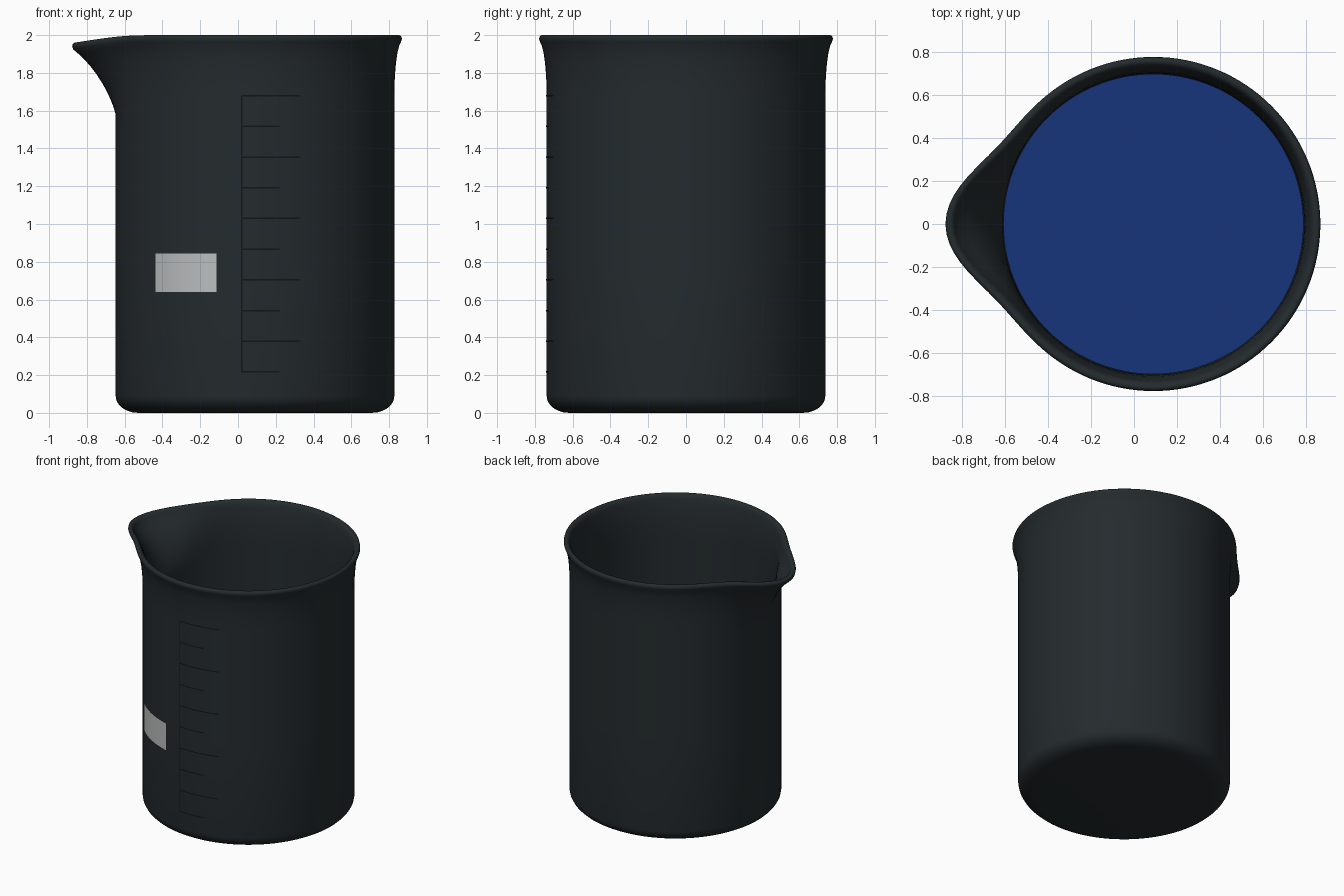
import bpy, bmesh, math

if "Cube" in bpy.data.objects:
    bpy.data.objects.remove(bpy.data.objects["Cube"])

CX, R, SEG = 0.09, 0.738, 128
SPOUT_BOTTOM = 1.58


def material(name, rgb):
    m = bpy.data.materials.new(name)
    m.diffuse_color = (*rgb, 1)
    m.use_nodes = True
    m.node_tree.nodes["Principled BSDF"].inputs["Base Color"].default_value = m.diffuse_color
    return m


def finish(name, bm, mat, smooth=True):
    bmesh.ops.recalc_face_normals(bm, faces=bm.faces)
    me = bpy.data.meshes.new(name)
    bm.to_mesh(me)
    bm.free()
    ob = bpy.data.objects.new(name, me)
    bpy.context.collection.objects.link(ob)
    me.materials.append(mat)
    if smooth:
        bpy.ops.object.select_all(action='DESELECT')
        ob.select_set(True)
        bpy.context.view_layer.objects.active = ob
        bpy.ops.object.shade_smooth_by_angle(angle=math.radians(50))
    return ob


def plain(r, z, a):
    return CX + r * math.cos(a), r * math.sin(a), z


def spouted(r, z, a):
    # pull the wall outwards and the rim slightly down around the -x direction
    t = min(max((z - SPOUT_BOTTOM) / (1.96 - SPOUT_BOTTOM), 0), 1)
    off = math.degrees(abs(a - math.pi))
    g = math.exp(-(off / (13 + 7 * t)) ** 2)
    push = 0.19 * t ** 1.25 * (1 - 0.12 * t * (1 - t))
    return plain(r + push * g, z - 0.04 * g * t ** 2, a)


def revolve(name, profile, mat, shape=plain):
    bm = bmesh.new()
    rings = [[bm.verts.new(shape(r, z, 2 * math.pi * i / SEG)) for i in range(SEG)]
             for r, z in profile]
    for lo, hi in zip(rings, rings[1:]):
        for i in range(SEG):
            j = (i + 1) % SEG
            bm.faces.new((lo[i], lo[j], hi[j], hi[i]))
    bm.faces.new(rings[0])
    bm.faces.new(rings[-1])
    return finish(name, bm, mat)


def corner(r, z, w, h, n=6):
    # rounded bottom corner ending on the wall of radius r
    return [(r - w + w * math.sin(math.pi / 2 * i / n),
             z + h - h * math.cos(math.pi / 2 * i / n)) for i in range(n + 1)]


def strips(name, boxes, mat, lift):
    # thin patches wrapped on the front of the cylinder wall
    bm = bmesh.new()
    rad = R + lift
    for x0, x1, z0, z1 in boxes:
        n = max(1, math.ceil((x1 - x0) / 0.02))
        cols = []
        for i in range(n + 1):
            x = x0 + (x1 - x0) * i / n
            y = -math.sqrt(rad ** 2 - (x - CX) ** 2)
            cols.append((bm.verts.new((x, y, z0)), bm.verts.new((x, y, z1))))
        for a, b in zip(cols, cols[1:]):
            bm.faces.new((a[0], b[0], b[1], a[1]))
    return finish(name, bm, mat)


glass = material("dark_glass", (0.018, 0.024, 0.027))
ink = material("black_ink", (0.006, 0.007, 0.008))
blue = material("blue_liquid", (0.008, 0.035, 0.2))
white = material("label_grey", (0.5, 0.52, 0.52))

# beaker wall: outside, flared rounded rim, then back down the inside
outer = corner(R, 0, 0.12, 0.09)
outer += [(R, 0.8), (R, 1.5)] + [(R, 1.58 + 0.04 * i) for i in range(4)]
outer += [(0.739, 1.75), (0.742, 1.8), (0.746, 1.85), (0.753, 1.9), (0.762, 1.94)]
rim = [(0.773, 1.965), (0.778, 1.98), (0.775, 1.993), (0.765, 2.0), (0.752, 1.999),
       (0.741, 1.99), (0.733, 1.975)]
inner = [(0.727, 1.945), (0.717, 1.9), (0.710, 1.85), (0.706, 1.8), (0.703, 1.75)]
inner += [(0.702, 1.70 - 0.04 * i) for i in range(4)] + [(0.702, 1.5), (0.702, 0.8)]
inner += corner(0.702, 0.04, 0.1, 0.08)[::-1]
revolve("beaker", outer + rim + inner, glass, spouted)

# liquid filling the lower half
revolve("liquid", corner(0.699, 0.043, 0.1, 0.08) + [(0.699, 1.03)], blue)

# graduation scale: one upright line with long and short ticks
lw = 0.004
marks = [(0.016, 0.024, 0.215, 1.68)]
for i in range(10):
    z = 0.217 + i * 0.1625
    marks.append((0.024, 0.325 if i % 2 else 0.22, z - lw, z + lw))
strips("scale_marks", marks, ink, 0.002)

# blank writing patch
strips("label_patch", [(-0.437, -0.115, 0.64, 0.845)], white, 0.002)
